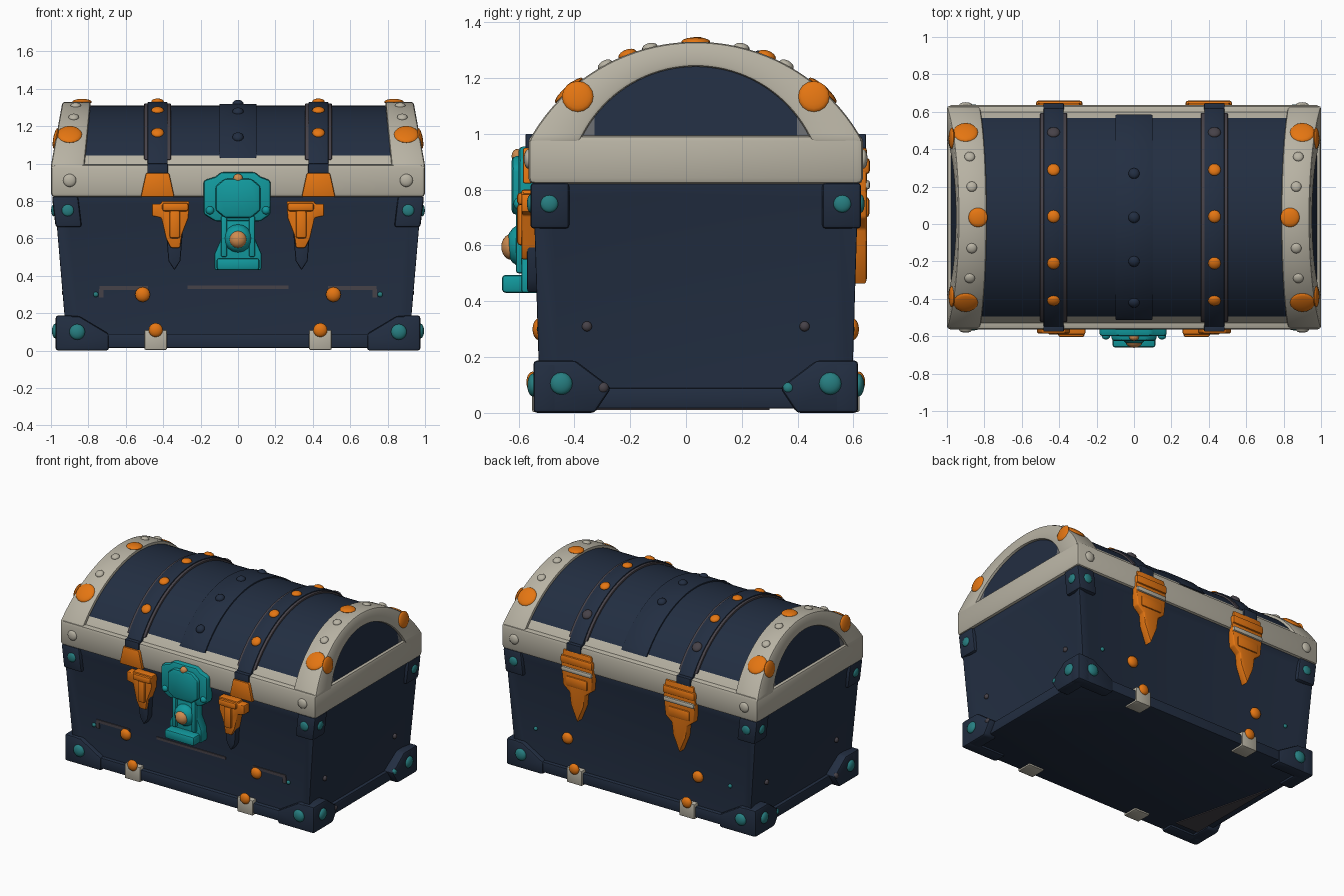
import bpy, bmesh, math
from mathutils import Vector, Matrix

if "Cube" in bpy.data.objects:
    bpy.data.objects.remove(bpy.data.objects["Cube"])


def material(name, rgb):
    m = bpy.data.materials.new(name)
    m.diffuse_color = (*rgb, 1)
    m.use_nodes = True
    m.node_tree.nodes["Principled BSDF"].inputs["Base Color"].default_value = m.diffuse_color
    return m


NAVY = material("navy", (0.016, 0.027, 0.053))
CREAM = material("cream", (0.48, 0.45, 0.37))
ORANGE = material("orange", (0.78, 0.18, 0.006))
TEAL = material("teal", (0.006, 0.32, 0.34))
DARK_TEAL = material("dark teal", (0.02, 0.21, 0.22))
GREY = material("warm grey", (0.062, 0.054, 0.065))
SLATE = material("slate", (0.14, 0.145, 0.155))
PEACH = material("peach", (0.62, 0.26, 0.08))

CY, CZ, R = 0.035, 0.648, 0.682      # lid arc centre and outer radius


def finish(name, bm, mats, bevel=0.0, rule=None):
    bmesh.ops.recalc_face_normals(bm, faces=bm.faces)
    if bevel:
        sharp = [e for e in bm.edges if len(e.link_faces) == 2 and e.calc_face_angle(0) > 0.5]
        bmesh.ops.bevel(bm, geom=sharp, offset=bevel, segments=2, profile=0.5,
                        affect='EDGES', clamp_overlap=True)
    if rule:
        for f in bm.faces:
            f.material_index = rule(f.calc_center_median())
    me = bpy.data.meshes.new(name)
    bm.to_mesh(me)
    bm.free()
    for m in mats:
        me.materials.append(m)
    ob = bpy.data.objects.new(name, me)
    bpy.context.collection.objects.link(ob)
    return ob


def loft(name, rings, mats, bevel=0.0, rule=None):
    bm = bmesh.new()
    vs = [[bm.verts.new(p) for p in ring] for ring in rings]
    n = len(vs[0])
    for a, b in zip(vs, vs[1:]):
        for i in range(n):
            bm.faces.new((a[i], a[(i + 1) % n], b[(i + 1) % n], b[i]))
    bm.faces.new(vs[0])
    bm.faces.new(vs[-1])
    return finish(name, bm, mats, bevel, rule)


def prism_y(name, pts, y0, y1, mat, bevel=0.008):
    return loft(name, [[(x, y, z) for x, z in pts] for y in (y0, y1)], [mat], bevel)


def prism_x(name, pts, x0, x1, mat, bevel=0.008):
    return loft(name, [[(x, y, z) for y, z in pts] for x in (x0, x1)], [mat], bevel)


def box(name, x0, x1, y0, y1, z0, z1, mat, bevel=0.008):
    return prism_y(name, [(x0, z0), (x1, z0), (x1, z1), (x0, z1)], y0, y1, mat, bevel)


def rivet(name, loc, normal, r, mat, h=None):
    bm = bmesh.new()
    rot = Vector(normal).to_track_quat('Z', 'Y').to_matrix().to_4x4()
    mtx = Matrix.Translation(loc) @ rot @ Matrix.Diagonal((r, r, h or r * 0.5, 1))
    bmesh.ops.create_uvsphere(bm, u_segments=16, v_segments=10, radius=1, matrix=mtx)
    return finish(name, bm, [mat])


def arc(r, z0, n=40, cz=CZ):
    a0 = math.asin((z0 - cz) / r)
    return [(CY - r * math.cos(t), cz + r * math.sin(t))
            for t in (a0 + (math.pi - 2 * a0) * i / n for i in range(n + 1))]


def arc_strap(name, x0, x1, r, z0, mat, bevel=0.006):
    rings = [[(x0, a[0], a[1]), (x1, a[0], a[1]), (x1, b[0], b[1]), (x0, b[0], b[1])]
             for a, b in zip(arc(r, z0), arc(r - 0.04, z0))]
    return loft(name, rings, [mat], bevel)


def on_lid(y, r):
    n = Vector((0, y - CY, math.sqrt(r * r - (y - CY) ** 2)))
    return (y, CZ + n.z), n


def rim_x(z):
    return 1.0 - 0.18 * (z - 0.99)


# Tapered body with sunken panels
bm = bmesh.new()
lo = [bm.verts.new(p) for p in ((-.915, -.525, .02), (.915, -.525, .02), (.915, .595, .02), (-.915, .595, .02))]
hi = [bm.verts.new(p) for p in ((-.985, -.55, .84), (.985, -.55, .84), (.985, .62, .84), (-.985, .62, .84))]
for i in range(4):
    j = (i + 1) % 4
    bm.faces.new((lo[i], lo[j], hi[j], hi[i]))
bm.faces.new(lo)
bm.faces.new(hi)
bmesh.ops.recalc_face_normals(bm, faces=bm.faces)
bmesh.ops.inset_individual(bm, faces=[f for f in bm.faces if abs(f.normal.z) < .5], thickness=0.1, depth=-0.015)
finish("body", bm, [NAVY], 0.008)
box("base_rail", -.93, .93, -.54, .61, .015, .09, NAVY)
loft("bottom_patch", [[(-.88, .3, z), (-.88, -.42, z), (-.7, -.42, z)] for z in (.01, .017)], [GREY])

# Lid band, dome and centre strap
box("lid_band", -1, 1, -.565, .635, .82, .995, CREAM, 0.022)
loft("lid_dome", [[(x, y, z) for y, z in arc(.662, .97, 64)] for x in (-.84, .84)], [NAVY, CREAM],
     rule=lambda c: 1 if c.z < 1.045 and abs(c.x) < .8 else 0)
arc_strap("lid_centre_strap", -.1, .1, .671, 1.03, NAVY)
for y in (-.42, -.2, .035, .27):
    (yy, z), n = on_lid(y, .671)
    rivet("centre_strap_stud", (0, yy, z), n, .03, NAVY, .022)

for s in (-1, 1):
    # Arched lid rim and its sunken end panel
    rings = []
    for (yo, zo), (yi, zi) in zip(arc(R, .97), arc(.455, .97, cz=.786)):
        rings.append([(s * rim_x(zo), yo, zo), (s * (.82 - .1 * (zo - 1)), yo, zo),
                      (s * (.82 - .1 * (zi - 1)), yi, zi), (s * rim_x(zi), yi, zi)])
    loft("lid_rim", rings, [CREAM], 0.014)
    rings = []
    for y, z in arc(.46, .98, cz=.786):
        rings.append([(s * (rim_x(z) - .02), y, z), (s * .8, y, z),
                      (s * .8, y, .96), (s * (rim_x(.96) - .02), y, .96)])
    loft("lid_end_panel", rings, [NAVY, SLATE], rule=lambda c: 1 if abs(c.y - CY) > .36 else 0)

    # Orange studs wrapping the rim, cream studs between
    for y in (-.42, .035, .49):
        (yy, z), n = on_lid(y, R)
        x = rim_x(z) - (.105 if y == .035 else .07)
        rivet("rim_stud", (s * x, yy, z), n, .052 if y == .035 else .066, ORANGE, .016)
        if y != .035:
            yy, z = CY + (y - CY) * .93, z - .022
            rivet("rim_end_stud", (s * rim_x(z), yy, z), (s, 0, .18), .056, ORANGE, .014)
    for y in (-.29, -.13, .2, .36):
        (yy, z), n = on_lid(y, R)
        rivet("rim_cream_stud", (s * (rim_x(z) - .075), yy, z), n, .028, CREAM, .016)
    for y, d in ((-.565, -1), (.635, 1)):
        rivet("band_stud", (s * .9, y, .91), (0, d, 0), .035, CREAM, .016)

    # Lid straps with rivets
    c = s * .43
    arc_strap("strap_edge", c - .072, c + .072, .674, 1.02, GREY)
    arc_strap("strap_core", c - .054, c + .054, .681, .98, NAVY)
    for y in (-.41, -.21, .04, .29, .49):
        (yy, z), n = on_lid(y, .682)
        rivet("strap_rivet", (c, yy, z), n, .034, ORANGE if y < .4 else GREY, .018)
    for y0, y1 in ((-.575, -.54), (.61, .645)):
        box("strap_end", c - .055, c + .055, y0, y1, .9, 1.0, NAVY, .004)
    prism_y("strap_front_tab", [(c - .09, .822), (c + .09, .822), (c + .062, .95), (c - .062, .95)],
            -.585, -.55, ORANGE)

    # Front buckles with hanging strap tips
    prism_y("buckle_plate", [(s * x, z) for x, z in ((.26, .8), (.41, .8), (.41, .785), (.46, .785), (.46, .72),
            (.41, .71), (.385, .6), (.36, .55), (.31, .55), (.3, .62), (.265, .71))], -.59, -.52, ORANGE)
    box("buckle_bar", s * .335 - .07, s * .335 + .07, -.605, -.56, .745, .79, ORANGE, .012)
    box("buckle_tongue", s * .338 - .028, s * .338 + .028, -.605, -.56, .6, .75, ORANGE, .012)
    prism_y("buckle_strap_tip", [(s * x, z) for x, z in ((.295, .64), (.385, .64), (.372, .48), (.34, .43), (.308, .48))],
            -.57, -.51, NAVY)

    # Back hinges
    h = s * .4
    prism_y("hinge_leaf", [(h + x, z) for x, z in ((-.11, .95), (.11, .95), (.125, .84), (.11, .7), (.06, .66),
            (.05, .58), (.0, .46), (-.05, .58), (-.06, .66), (-.11, .7), (-.125, .84))], .58, .648, ORANGE)
    box("hinge_knuckle", h - .125, h + .125, .62, .66, .855, .915, ORANGE, .015)
    box("hinge_bar", h - .12, h + .12, .62, .66, .8, .835, CREAM, .012)
    box("hinge_lower_block", h - .085, h + .085, .62, .658, .7, .775, ORANGE, .015)

    # Front and back: base clips and rivets
    for d, yf in ((-1, -.54), (1, .61)):
        k = s * .44
        y0, y1 = sorted((yf + d * .012, yf - d * .1))
        box("base_clip", k - .06, k + .06, y0, y1, .004, .11, CREAM, .006)
        rivet("clip_rivet", (k, yf + d * .01, .11), (0, d, 0), .038, ORANGE, .022)
        rivet("panel_rivet", (s * .51, yf + d * -.015, .30), (0, d, 0), .04, ORANGE, .025)
        rivet("panel_dot", (s * .76, yf + d * -.017, .30), (0, d, 0), .014, DARK_TEAL, .012)

        # Corner brackets, caps and teal rivets
        ye = yf + d * .007
        a, b = sorted((ye, ye - d * .09))
        prism_y("base_bracket_front", [(s * x, z) for x, z in ((.69, 0), (.975, 0), (.975, .185), (.85, .185), (.69, .09))],
                a, b, NAVY, .014)
        prism_x("base_bracket_side", [(ye, 0), (ye - d * .22, 0), (ye - d * .28, .09), (ye - d * .15, .188), (ye, .188)],
                s * .975, s * .88, NAVY, .014)
        rivet("base_rivet", (s * .86, ye, .1), (0, d, 0), .042, DARK_TEAL, .022)
        rivet("base_side_rivet", (s * .975, ye - d * .1, .105), (s, 0, 0), .04, DARK_TEAL, .02)
        rivet("base_small_rivet", (s * .965, ye - d * .25, .09), (s, 0, 0), .02,
              DARK_TEAL if d > 0 else GREY, .016)
        yc = -.558 if d < 0 else .628
        loft("top_corner_cap", [[(s * x, y, z) for x, y in ((ox, yc), (ox - .14, yc), (ox - .14, yc - d * .14), (ox, yc - d * .14))]
                                for ox, z in ((.975, .66), (.995, .825))], [NAVY], .014)
        rivet("cap_rivet", (s * .91, yc, .75), (0, d, 0), .032, DARK_TEAL, .012)
        rivet("cap_side_rivet", (s * .985, yc - d * .068, .75), (s, 0, 0), .032, DARK_TEAL, .014)
        rivet("side_dot", (s * .928, CY + d * .39, .31), (s, 0, 0), .018, GREY, .014)

    # Thin grey moulding at the front
    box("front_moulding_end", s * .61 - .13, s * .61 + .13, -.526, -.515, .325, .345, GREY, 0)
    box("front_moulding_drop", s * .73 - .012, s * .73 + .012, -.526, -.515, .285, .33, GREY, 0)
box("front_moulding_mid", -.27, .27, -.526, -.515, .33, .348, GREY, 0)

# Lock: upper plate, hasp, foot and rivets
prism_y("lock_plate", [(-.185, .73), (-.185, .91), (-.12, .93), (-.09, .955), (.09, .955), (.12, .93), (.175, .91),
                       (.175, .73), (.12, .69), (-.12, .69)], -.6, -.53, TEAL, .016)
prism_y("lock_boss", [(-.12, .75), (-.12, .88), (-.07, .92), (.07, .92), (.12, .88), (.12, .75), (.07, .71), (-.07, .71)],
        -.625, -.57, TEAL, .016)
prism_y("lock_hasp", [(-.085, .72), (.085, .72), (.09, .6), (.125, .52), (.125, .43), (-.125, .43), (-.125, .52), (-.09, .6)],
        -.59, -.52, TEAL, .01)
box("lock_foot", -.115, .115, -.66, -.56, .43, .495, TEAL, .014)
rivet("lock_ring", (0, -.59, .6), (0, -1, 0), .075, TEAL, .055)
rivet("lock_knob", (0, -.625, .595), (0, -1, 0), .047, PEACH, .037)
rivet("lock_top_rivet", (0, -.605, .92), (0, -1, 0), .026, PEACH, .02)
for s in (-1, 1):
    rivet("lock_stud", (s * .15, -.6, .75), (0, -1, 0), .022, TEAL, .018)
    box("lock_hasp_side", s * .075 - .016, s * .075 + .016, -.61, -.57, .5, .72, TEAL, .01)

# Smooth shading with kept sharp edges
for ob in bpy.context.scene.objects:
    ob.select_set(True)
    bpy.context.view_layer.objects.active = ob
bpy.ops.object.shade_smooth_by_angle(angle=math.radians(38))
